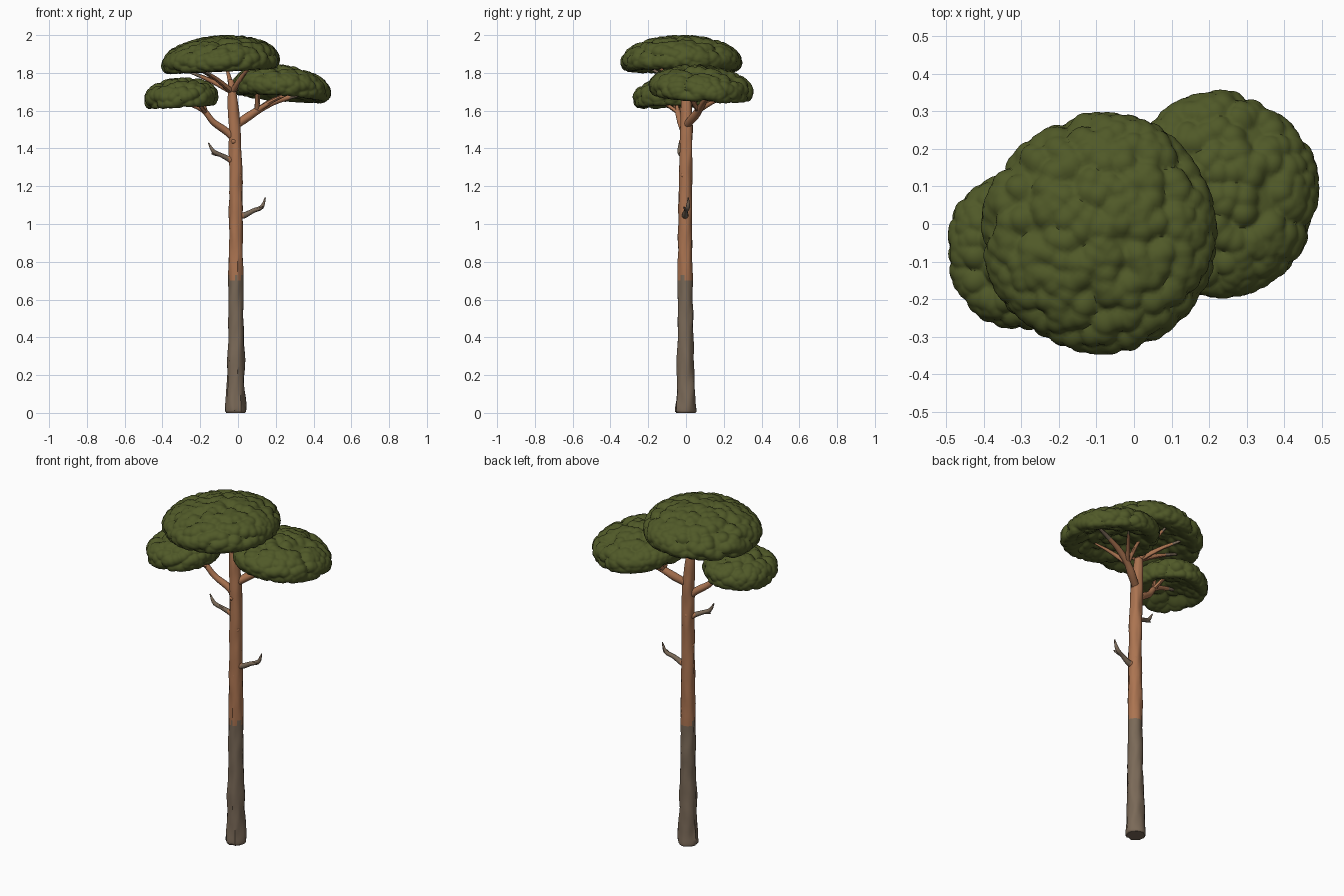
import bpy, bmesh, math, random
from mathutils import Vector, noise, kdtree

random.seed(7)
if "Cube" in bpy.data.objects:
    bpy.data.objects.remove(bpy.data.objects["Cube"])


def material(name, color):
    m = bpy.data.materials.new(name)
    m.use_nodes = True
    m.diffuse_color = (*color, 1)
    m.node_tree.nodes["Principled BSDF"].inputs["Base Color"].default_value = (*color, 1)
    return m


LEAF = material("leaf green", (0.08, 0.1, 0.021))
GREY = material("grey bark", (0.195, 0.142, 0.097))
ORANGE = material("orange bark", (0.41, 0.175, 0.082))


def finish(name, bm, mats, angle):
    bmesh.ops.recalc_face_normals(bm, faces=bm.faces)
    mesh = bpy.data.meshes.new(name)
    bm.to_mesh(mesh)
    bm.free()
    ob = bpy.data.objects.new(name, mesh)
    bpy.context.collection.objects.link(ob)
    for m in mats:
        mesh.materials.append(m)
    bpy.ops.object.select_all(action="DESELECT")
    ob.select_set(True)
    bpy.context.view_layer.objects.active = ob
    bpy.ops.object.shade_smooth_by_angle(angle=math.radians(angle))


def spline(points, steps):
    # Catmull-Rom through (x, y, z, radius) points
    p = [Vector(q) for q in points]
    p = [p[0] * 2 - p[1]] + p + [p[-1] * 2 - p[-2]]
    out = []
    for i in range(1, len(p) - 2):
        a, b, c, d = p[i - 1:i + 3]
        for k in range(steps):
            t = k / steps
            out.append(0.5 * (2 * b + (c - a) * t + (2 * a - 5 * b + 4 * c - d) * t * t
                              + (3 * b - a - 3 * c + d) * t ** 3))
    return out + [p[-2]]


def tube(name, points, rule, sides=10, steps=5, rough=0.12):
    # Tapered bark tube; the rule says which faces are orange
    path = spline(points, steps)
    bm = bmesh.new()
    rings = []
    for i, q in enumerate(path):
        along = (path[min(i + 1, len(path) - 1)] - path[max(i - 1, 0)]).to_3d().normalized()
        side = along.cross(Vector((0.13, 1, 0.07))).normalized()
        other = along.cross(side)
        ring = []
        for k in range(sides):
            a = math.tau * k / sides
            out = side * math.cos(a) + other * math.sin(a)
            grain = noise.noise(Vector((out.x * 2, out.y * 2, q.z * 9 + q.x * 9)))
            ring.append(bm.verts.new(q.to_3d() + out * q.w * (1 + rough * grain)))
        rings.append(ring)
    for low, high in zip(rings, rings[1:]):
        for k in range(sides):
            j = (k + 1) % sides
            bm.faces.new((low[k], low[j], high[j], high[k]))
    for ring in (rings[0], rings[-1]):
        bm.faces.new(ring)
    for f in bm.faces:
        f.material_index = int(rule(f.calc_center_median()))
    finish(name, bm, [GREY, ORANGE], 50)


def canopy(name, center, radii, up, down, tilt, clumps):
    # Domed cushion with a hollow underside, covered in rounded leaf clumps
    bump = 0.024
    bm = bmesh.new()
    bmesh.ops.create_icosphere(bm, subdivisions=6, radius=1)
    base, normal = [], []
    for v in bm.verts:
        d = v.co.copy()
        edge = 1 + 0.04 * noise.noise(Vector((d.x * 1.6, d.y * 1.6, center[0] * 9)))
        x, y = d.x * (radii[0] - bump) * edge, d.y * (radii[1] - bump) * edge
        z = (up - bump) * d.z if d.z > 0 else -down * math.sin(-3.3 * d.z)
        base.append(Vector((x, y, z + x * tilt[0] + y * tilt[1])))
        normal.append(Vector((d.x, d.y, d.z * 1.5)).normalized())
    seeds = random.sample(base, clumps)
    tree = kdtree.KDTree(clumps)
    for i, s in enumerate(seeds):
        tree.insert(s, i)
    tree.balance()
    for v, p, n in zip(bm.verts, base, normal):
        dist = tree.find(p)[2]
        v.co = Vector(center) + p + n * bump * max(0, 1 - (dist / 0.04) ** 2)
    finish(name, bm, [LEAF], 60)


# Foliage
canopy("top_canopy", (-0.088, -0.025, 1.857), (0.317, 0.322), 0.144, 0.036, (0.05, 0.0), 480)
canopy("left_canopy", (-0.303, -0.07, 1.673), (0.2, 0.213), 0.105, 0.04, (0.06, 0.02), 230)
canopy("right_canopy", (0.233, 0.078, 1.718), (0.26, 0.276), 0.125, 0.04, (-0.09, -0.07), 370)


def orange_above(c):
    return c.z > 0.715 + 0.02 * noise.noise(c * 40)


def all_orange(c):
    return True


def near_trunk(c):
    return math.hypot(c.x + 0.012, c.y) < 0.045


def inner_limb(c):
    return math.hypot(c.x, c.y) < 0.3


def inner_top(c):
    return math.hypot(c.x + 0.035, c.y) < 0.17


# Trunk, grey below and orange above a ragged line
tube("trunk",
     [(-0.012, 0, 0, 0.049), (-0.012, 0, 0.02, 0.055), (-0.012, -0.001, 0.12, 0.048),
      (-0.011, -0.003, 0.4, 0.042), (-0.011, -0.004, 0.7, 0.039), (-0.011, -0.004, 1.0, 0.036),
      (-0.012, -0.002, 1.3, 0.034), (-0.018, 0.002, 1.5, 0.032), (-0.025, 0.002, 1.62, 0.028),
      (-0.033, 0, 1.72, 0.02), (-0.038, 0, 1.765, 0.012)],
     orange_above, sides=20, steps=10, rough=0.18)

# Bark knots
for i in range(8):
    a, z = i * 2.4, 0.8 + 0.09 * i
    out = Vector((math.cos(a), math.sin(a), 0.3))
    start = Vector((-0.012, -0.003, z)) + out * 0.02
    tube(f"knot_{i + 1}", [(*start, 0.016), (*(start + out * 0.011), 0.011),
                           (*(start + out * 0.016), 0.004)], all_orange, sides=8, steps=2)

# Main limbs
tube("left_limb", [(-0.01, 0, 1.44, 0.018), (-0.06, -0.01, 1.49, 0.02), (-0.13, -0.03, 1.54, 0.017),
                   (-0.18, -0.045, 1.6, 0.015), (-0.25, -0.06, 1.635, 0.012),
                   (-0.35, -0.07, 1.665, 0.007)], inner_limb)
tube("right_limb", [(-0.015, 0, 1.52, 0.02), (0.05, 0.04, 1.565, 0.022), (0.11, 0.07, 1.605, 0.019),
                    (0.19, 0.095, 1.645, 0.016), (0.27, 0.115, 1.67, 0.012),
                    (0.36, 0.14, 1.69, 0.008)], inner_limb)


def fork(name, start, tips, radius, rule):
    # Upturned side branches spreading from one point
    s = Vector(start)
    for i, tip in enumerate(tips):
        t = Vector(tip)
        mid = s.lerp(t, 0.5) + Vector((0, 0, 0.008))
        tube(f"{name}_{i + 1}", [(*s, radius), (*mid, radius * 0.75), (*t, radius * 0.4)],
             rule, sides=8)


fork("left_branch", (-0.17, -0.042, 1.59), [(-0.22, 0.06, 1.67), (-0.25, -0.18, 1.665),
                                          (-0.2, -0.06, 1.69)], 0.012, inner_limb)
fork("right_branch", (0.1, 0.064, 1.6), [(0.11, 0.2, 1.71), (0.23, 0.23, 1.68), (0.1, -0.01, 1.73),
                                        (0.27, 0.0, 1.69)], 0.014, inner_limb)
fork("top_branch", (-0.032, 0, 1.7), [(-0.27, 0.03, 1.81), (-0.2, -0.18, 1.82), (0.07, -0.16, 1.84),
                                     (0.11, 0.07, 1.84), (-0.06, 0.19, 1.825),
                                     (-0.2, 0.15, 1.815)], 0.016, inner_top)

# Dead snags, orange at the root and bare grey beyond
tube("left_snag", [(0.0, 0, 1.05, 0.02), (0.03, -0.005, 1.045, 0.016), (0.08, 0.0, 1.07, 0.012),
                   (0.125, 0.01, 1.09, 0.011), (0.145, 0.012, 1.14, 0.003)], near_trunk)
tube("left_snag_spur", [(0.08, 0, 1.07, 0.009), (0.115, -0.005, 1.08, 0.007),
                        (0.132, -0.012, 1.09, 0.003)], near_trunk, sides=8)
tube("right_snag", [(-0.01, 0, 1.32, 0.02), (-0.05, -0.012, 1.345, 0.015), (-0.09, -0.025, 1.365, 0.012),
                    (-0.13, -0.035, 1.385, 0.011), (-0.157, -0.035, 1.43, 0.003)], near_trunk)
tube("right_snag_spur", [(-0.09, -0.025, 1.365, 0.009), (-0.12, -0.028, 1.368, 0.007),
                         (-0.14, -0.03, 1.372, 0.003)], near_trunk, sides=8)
